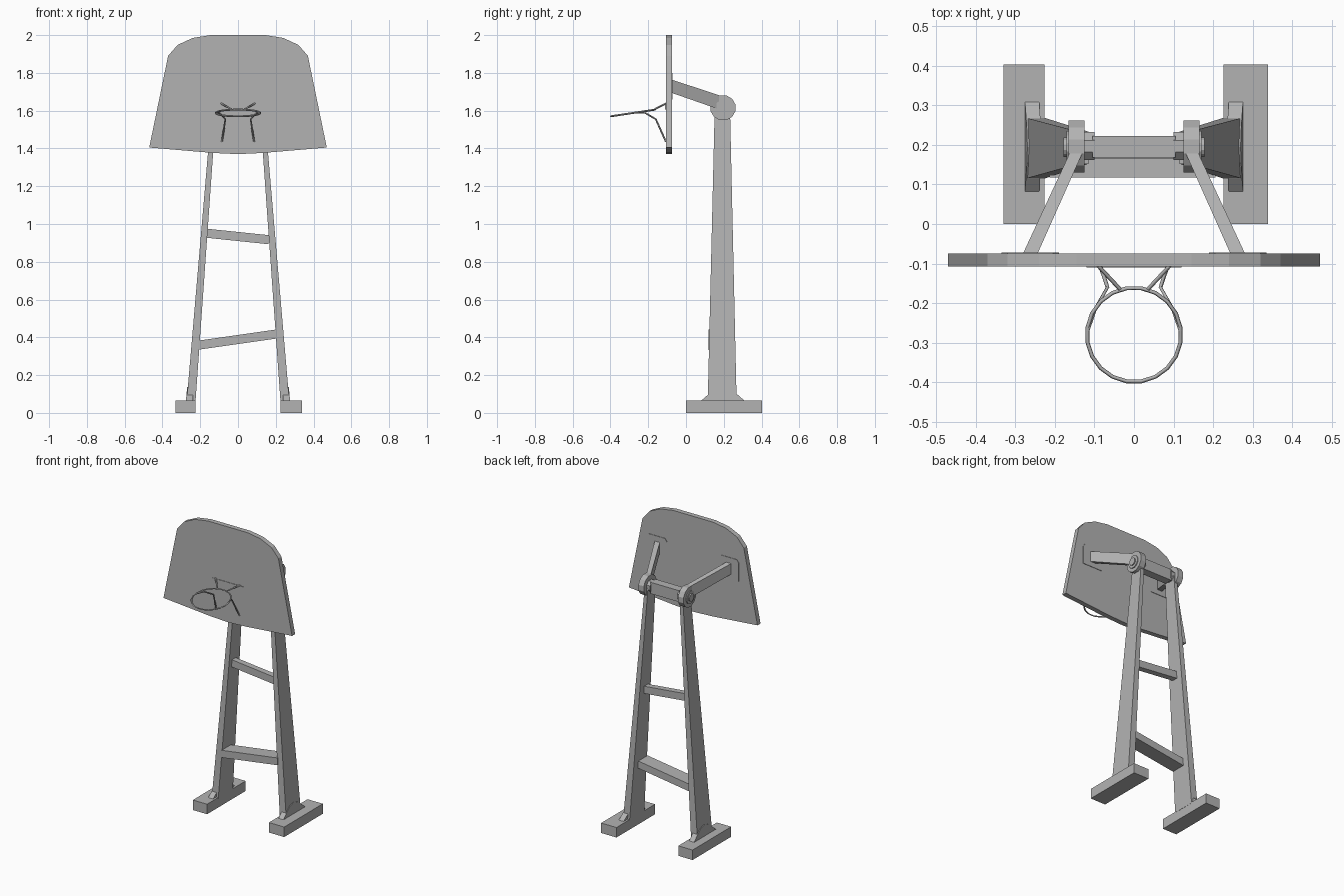
import bpy, bmesh
from math import sin, cos, pi

if "Cube" in bpy.data.objects:
    bpy.data.objects.remove(bpy.data.objects["Cube"])

# Mid-grey paint shared by every part
grey = bpy.data.materials.new("grey_paint")
grey.diffuse_color = (0.45, 0.45, 0.45, 1)
grey.use_nodes = True
grey.node_tree.nodes["Principled BSDF"].inputs["Base Color"].default_value = grey.diffuse_color


def mesh_object(name, verts, faces):
    me = bpy.data.meshes.new(name)
    me.from_pydata([tuple(v) for v in verts], [], faces)
    bm = bmesh.new()
    bm.from_mesh(me)
    bmesh.ops.recalc_face_normals(bm, faces=bm.faces)
    bm.to_mesh(me)
    bm.free()
    me.materials.append(grey)
    ob = bpy.data.objects.new(name, me)
    bpy.context.collection.objects.link(ob)
    return ob


def loft(name, a, b):
    """Closed solid between two matching outlines."""
    n = len(a)
    faces = [tuple(range(n)), tuple(range(n, 2 * n))]
    faces += [(i, (i + 1) % n, (i + 1) % n + n, i + n) for i in range(n)]
    return mesh_object(name, list(a) + list(b), faces)


def box(name, x0, x1, y0, y1, z0, z1):
    rect = [(x0, y0), (x1, y0), (x1, y1), (x0, y1)]
    return loft(name, [(x, y, z0) for x, y in rect], [(x, y, z1) for x, y in rect])


def drum(name, x0, x1, y, z, r, sides):
    """Prism lying along x."""
    turns = [2 * pi * (i + 0.5) / sides for i in range(sides)]
    pts = [(y + r * cos(t), z + r * sin(t)) for t in turns]
    return loft(name, [(x0, *p) for p in pts], [(x1, *p) for p in pts])


def rod(name, points, r, cyclic=False):
    """Thin square-section rod along a path."""
    cu = bpy.data.curves.new(name, 'CURVE')
    cu.dimensions = '3D'
    cu.bevel_depth = r
    cu.bevel_resolution = 0
    cu.use_fill_caps = True
    sp = cu.splines.new('POLY')
    sp.points.add(len(points) - 1)
    for p, co in zip(sp.points, points):
        p.co = (*co, 1)
    sp.use_cyclic_u = cyclic
    cu.materials.append(grey)
    ob = bpy.data.objects.new(name, cu)
    bpy.context.collection.objects.link(ob)
    return ob


# Backboard
half = [(0.13, 1.376), (0.47, 1.405), (0.37, 1.89), (0.32, 1.948), (0.24, 1.985), (0.145, 2.0)]
outline = half + [(-x, z) for x, z in reversed(half)] + [(0, 1.37)]
loft("backboard", [(x, -0.107, z) for x, z in outline], [(x, -0.075, z) for x, z in outline])


# Tilted hoop
def hoop_z(y):
    return 1.570 + (y + 0.40) * 0.15


ring = [(0.119 * cos(2 * pi * (i + 0.5) / 20), -0.28 + 0.119 * sin(2 * pi * (i + 0.5) / 20))
        for i in range(20)]
rod("hoop", [(x, y, hoop_z(y)) for x, y in ring], 0.005, True)
box("hoop_plate", -0.12, 0.12, -0.110, -0.104, 1.605, 1.635)

for s, side in ((-1, "left"), (1, "right")):
    # Feet
    xs = sorted((s * 0.226, -0.33 if s < 0 else 0.338))
    box(side + "_foot", *xs, 0, 0.403, 0, 0.066)

    # Four-cornered cross-section with its own height limits or depth limits
    def flat(x0, x1, y0, y1, z):
        return [(s * x0, y0, z), (s * x1, y0, z), (s * x1, y1, z), (s * x0, y1, z)]

    def upright(x0, x1, y, z0, z1):
        return [(s * x0, y, z0), (s * x1, y, z0), (s * x1, y, z1), (s * x0, y, z1)]

    # Tapering, inward-leaning legs
    loft(side + "_leg", flat(0.225, 0.272, 0.115, 0.268, 0.06),
         flat(0.115, 0.139, 0.152, 0.233, 1.61))

    # Rounded flange leaning with the base of each leg
    prof = [(0.075, 0.06), (0.115, 0.095), (0.155, 0.125), (0.195, 0.137),
            (0.235, 0.125), (0.275, 0.095), (0.315, 0.06)]
    lean = [-0.086 * (z - 0.06) for y, z in prof]
    loft(side + "_leg_flange", [(s * (0.24 + d), *p) for d, p in zip(lean, prof)],
         [(s * (0.276 + d), *p) for d, p in zip(lean, prof)])

    # Hub with inner collar, outer cap and pin
    drum(side + "_hub", s * 0.125, s * 0.165, 0.196, 1.615, 0.068, 12)
    drum(side + "_hub_collar", s * 0.10, s * 0.126, 0.197, 1.615, 0.038, 8)
    drum(side + "_hub_cap", s * 0.16, s * 0.171, 0.194, 1.613, 0.042, 12)
    drum(side + "_hub_pin", s * 0.165, s * 0.178, 0.194, 1.613, 0.025, 12)

    # Arm up to the backboard and its mounting plate
    loft(side + "_arm", upright(0.13, 0.162, 0.18, 1.605, 1.68),
         upright(0.245, 0.282, -0.078, 1.695, 1.765))
    plate = [(0.19, 1.66), (0.335, 1.66), (0.335, 1.78), (0.32, 1.80), (0.205, 1.80), (0.19, 1.78)]
    loft(side + "_arm_plate", [(s * x, -0.08, z) for x, z in plate],
         [(s * x, -0.072, z) for x, z in plate])

    # Hoop braces
    rod(side + "_upper_brace", [(s * 0.09, -0.106, 1.638), (s * 0.035, -0.165, 1.608)], 0.005)
    rod(side + "_lower_brace", [(s * 0.085, -0.106, 1.435), (s * 0.067, -0.16, 1.555),
                                (s * 0.098, -0.215, hoop_z(-0.215) - 0.01),
                                (s * 0.117, -0.27, hoop_z(-0.27))], 0.005)

# Axle between the hubs
box("axle", -0.105, 0.105, 0.168, 0.222, 1.575, 1.65)


# Slanted rungs between the legs
def rung(name, xl, zl, xr, zr, h, y0, y1):
    def end(x, z):
        return [(x, y0, z - h / 2), (x, y1, z - h / 2), (x, y1, z + h / 2), (x, y0, z + h / 2)]
    loft(name, end(xl, zl), end(xr, zr))


rung("upper_rung", -0.165, 0.951, 0.162, 0.917, 0.048, 0.166, 0.205)
rung("lower_rung", -0.213, 0.358, 0.206, 0.418, 0.048, 0.118, 0.215)
